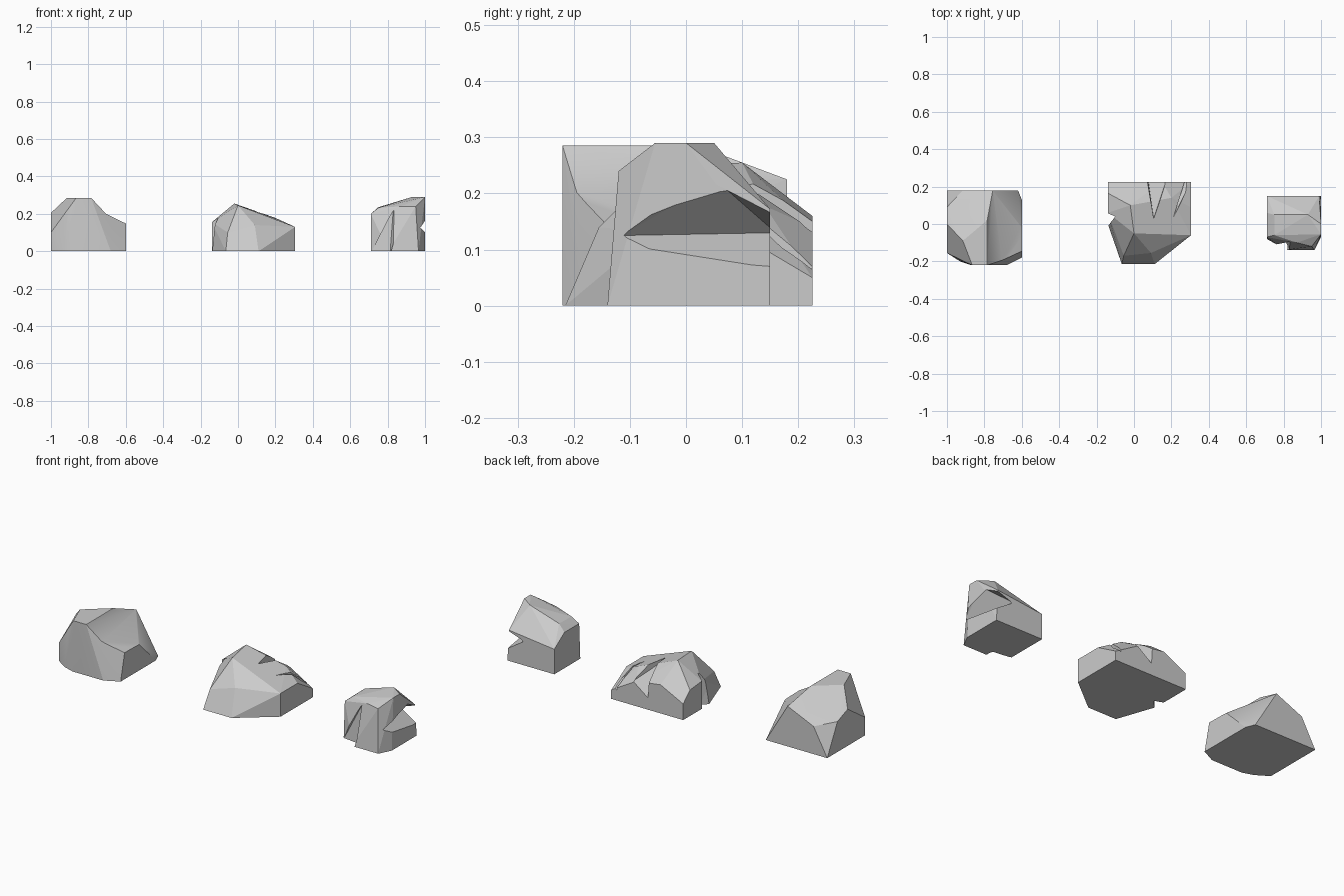
import bpy, bmesh, math


def hull(name, base, upper):
    """Chiselled block: flat base outline on z = 0 plus upper corners."""
    bm = bmesh.new()
    for x, y in base:
        bm.verts.new((x, y, 0))
    for p in upper:
        bm.verts.new(p)
    res = bmesh.ops.convex_hull(bm, input=bm.verts[:])
    junk = [v for v in res["geom_interior"] + res["geom_unused"]
            if isinstance(v, bmesh.types.BMVert)]
    bmesh.ops.delete(bm, geom=list(set(junk)), context='VERTS')
    bmesh.ops.dissolve_limit(bm, angle_limit=math.radians(3),
                             verts=bm.verts[:], edges=bm.edges[:])
    bmesh.ops.recalc_face_normals(bm, faces=bm.faces[:])
    me = bpy.data.meshes.new(name)
    bm.to_mesh(me)
    bm.free()
    ob = bpy.data.objects.new(name, me)
    bpy.context.collection.objects.link(ob)
    return ob


def chip(rock, points):
    """Break a convex chip out of the rock."""
    cutter = hull("cutter", [], points)
    cutter.hide_render = True
    mod = rock.modifiers.new("chip", 'BOOLEAN')
    mod.operation = 'DIFFERENCE'
    mod.solver = 'EXACT'
    mod.object = cutter
    bpy.context.view_layer.objects.active = rock
    bpy.ops.object.modifier_apply(modifier=mod.name)
    bpy.data.objects.remove(cutter)


# left rock: flat crown, back slope, scooped right shoulder
left = hull("left_rock",
            [(-1, -.155), (-.93, -.2), (-.87, -.22), (-.68, -.22),
             (-.6, -.18), (-.6, .13), (-.62, .18), (-1, .18)],
            [(-.915, -.09, .285), (-.785, .02, .285), (-.785, -.22, .285),
             (-.865, -.22, .285), (-.755, .18, .225), (-.915, .18, .155),
             (-1, .09, .17), (-1, 0, .205), (-1, -.155, .1),
             (-.915, -.2, .205), (-.6, -.145, .15), (-.6, -.016, .145)])
chip(left, [(-.785, -.25, .287), (-.6, -.25, .15), (-.7, -.25, .198),
            (-.785, .02, .287), (-.6, -.01, .146), (-.7, 0, .198),
            (-.755, .18, .226), (-.6, -.1, .3), (-.7, -.1, .35)])

# middle rock: broad block with ridge
middle = hull("middle_rock",
              [(-.14, .225), (.305, .225), (.305, -.06), (.11, -.215),
               (-.065, -.215), (-.14, 0)],
              [(-.055, -.17, .1), (.09, -.155, .14), (.305, -.06, .13),
               (.305, .09, .13), (.305, .225, .05), (-.02, .1, .255),
               (0, -.05, .245), (.2, .14, .178), (-.14, .06, .155),
               (-.14, .165, .145), (-.14, .225, .09), (0, .225, .16),
               (.15, .225, .14)])
# two grooves at the back and a crack in the left side
chip(middle, [(.105, .03, .2), (.075, .24, .055), (.175, .24, .13),
              (.06, .24, .3), (.17, .2, .3), (.105, .02, .3)])
chip(middle, [(.21, .035, .17), (.275, .24, .05), (.235, .11, .2),
              (.31, .24, .07), (.29, .2, .2), (.21, .03, .25)])
chip(middle, [(-.16, -.03, -.05), (-.09, .04, -.05), (-.16, .065, -.05),
              (-.16, -.03, .19), (-.1, .04, .19), (-.16, .065, .19)])

# right rock: tall block with slanted crown
right = hull("right_rock",
             [(.71, .15), (1, .15), (1, -.07), (.965, -.14),
              (.805, -.14), (.71, -.08)],
             [(.71, -.07, .2), (.71, .06, .2), (.71, .15, .14),
              (.75, .05, .235), (.93, .05, .29), (.99, .15, .172),
              (1, 0, .29), (1, -.055, .29), (1, .055, .215),
              (.95, -.12, .24), (.87, -.1, .24), (.75, -.06, .232)])
# overhanging notch on the right face and upright groove at the front
chip(right, [(.975, -.115, .125), (.9, .16, .13), (1.02, -.1, .16),
             (1.02, .055, .222), (1.01, .16, .168), (1.02, -.14, .1),
             (1.02, .16, .053)])
chip(right, [(.69, -.085, -.05), (.81, -.1, -.05), (.8, -.2, -.05),
             (.69, -.2, -.05), (.83, -.085, .22), (.87, -.2, .22)])

# soft blending only on the scooped rock
bpy.ops.object.select_all(action='DESELECT')
left.select_set(True)
bpy.context.view_layer.objects.active = left
bpy.ops.object.shade_smooth_by_angle(angle=math.radians(25))
